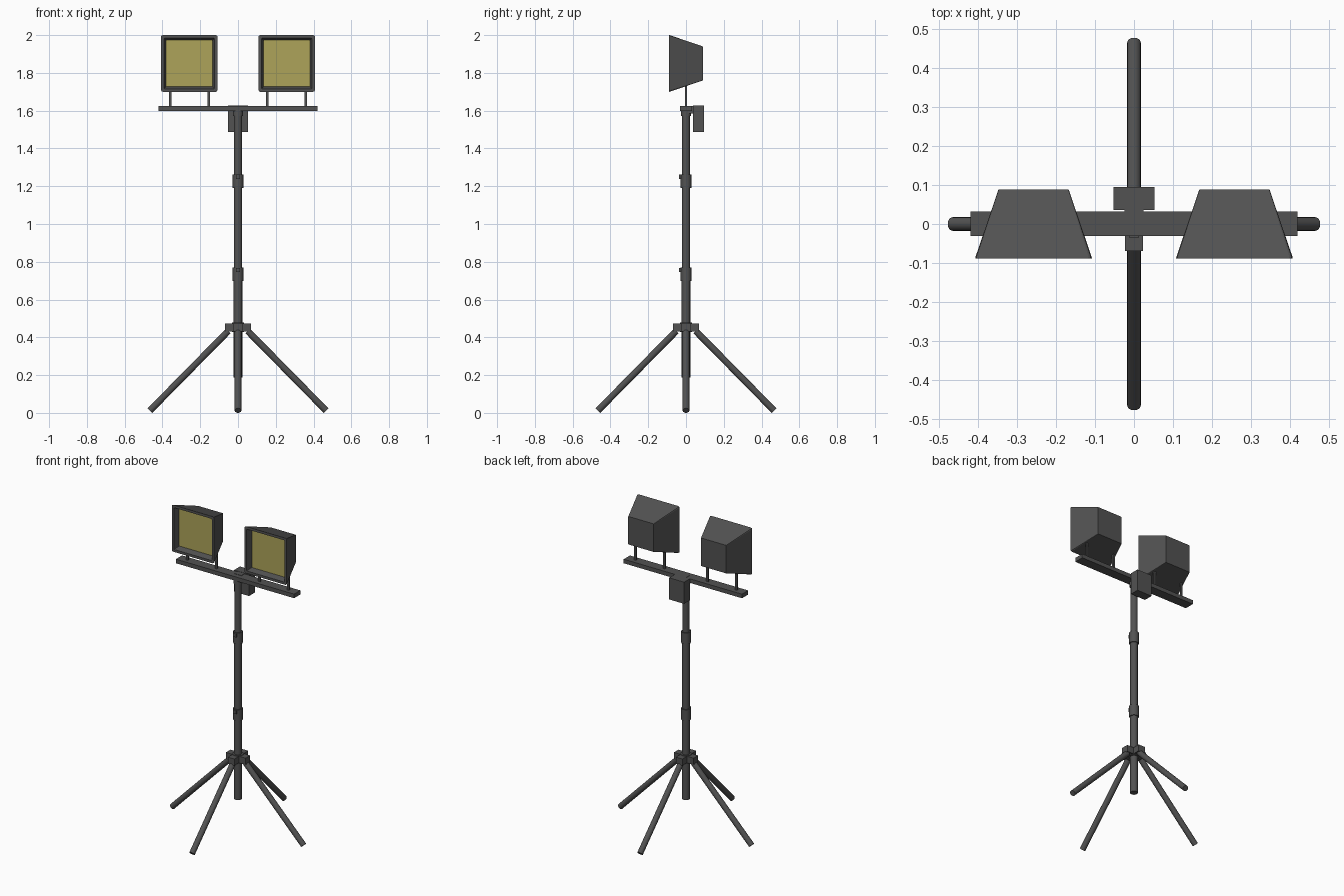
import bpy, bmesh, math
from mathutils import Vector

if "Cube" in bpy.data.objects:
    bpy.data.objects.remove(bpy.data.objects["Cube"])


def material(name, rgb):
    m = bpy.data.materials.new(name)
    m.diffuse_color = (*rgb, 1)
    m.use_nodes = True
    m.node_tree.nodes["Principled BSDF"].inputs["Base Color"].default_value = m.diffuse_color
    return m


METAL = material("dark_grey_metal", (0.085, 0.085, 0.085))
GLASS = material("yellow_glass", (0.42, 0.37, 0.10))


def box(name, lo, hi, bevel=0.0):
    bpy.ops.mesh.primitive_cube_add(size=1, location=[(a + b) / 2 for a, b in zip(lo, hi)])
    o = bpy.context.object
    o.name = name
    o.scale = [b - a for a, b in zip(lo, hi)]
    bpy.ops.object.transform_apply(location=False, rotation=False, scale=True)
    o.data.materials.append(METAL)
    if bevel:
        b = o.modifiers.new("bevel", 'BEVEL')
        b.width, b.segments = bevel, 1
    return o


def rod(name, a, b, r, sides=20):
    a, b = Vector(a), Vector(b)
    d = b - a
    bpy.ops.mesh.primitive_cylinder_add(vertices=sides, radius=r, depth=d.length, location=(a + b) / 2)
    o = bpy.context.object
    o.name = name
    o.rotation_euler = d.to_track_quat('Z', 'Y').to_euler()
    o.data.materials.append(METAL)
    bpy.ops.object.shade_smooth_by_angle()
    return o


def ring(bm, cx, cz, y, half, r):
    """Square loop with two-point rounded corners."""
    k = half - r
    pts = []
    for sx, sz, a0 in ((1, 1, 0), (-1, 1, 90), (-1, -1, 180), (1, -1, 270)):
        for a in (0, 45, 90):
            t = math.radians(a0 + a)
            pts.append(bm.verts.new((cx + sx * k + r * math.cos(t), y, cz + sz * k + r * math.sin(t))))
    return pts


def lamp(name, cx, cz):
    # back plate, flared housing, front rim, recess, then the glass
    bm = bmesh.new()
    rings = [ring(bm, cx, cz, y, h, r) for y, h, r in (
        (0.089, 0.090, 0.002), (-0.084, 0.149, 0.008), (-0.089, 0.150, 0.010),
        (-0.089, 0.134, 0.004), (-0.052, 0.123, 0.002))]
    bm.faces.new(rings[0])
    n = len(rings[0])
    for p, q in zip(rings, rings[1:]):
        for i in range(n):
            bm.faces.new((p[i], p[(i + 1) % n], q[(i + 1) % n], q[i]))
    bm.faces.new(rings[-1]).material_index = 1
    bmesh.ops.recalc_face_normals(bm, faces=bm.faces)
    me = bpy.data.meshes.new(name)
    bm.to_mesh(me)
    bm.free()
    me.materials.append(METAL)
    me.materials.append(GLASS)
    bpy.context.collection.objects.link(bpy.data.objects.new(name, me))


# Telescopic mast with clamps
rod("lower_mast", (0, 0, 0.188), (0, 0, 0.74), 0.0225)
rod("middle_mast", (0, 0, 0.74), (0, 0, 1.23), 0.0220)
rod("upper_mast", (0, 0, 1.23), (0, 0, 1.60), 0.0215)
for i, z in enumerate((0.697, 1.19)):
    rod(f"mast_clamp_{i}", (0, 0, z), (0, 0, z + 0.073), 0.028)
    box(f"clamp_lever_{i}", (-0.011, -0.036, z + 0.048), (0.011, -0.02, z + 0.071))
rod("top_collar", (0, 0, 1.572), (0, 0, 1.61), 0.027)

# Tripod hub and four splayed legs
rod("leg_hub", (0, 0, 0.428), (0, 0, 0.478), 0.033)
for i in range(4):
    c, s = [(1, 0), (0, 1), (-1, 0), (0, -1)][i]
    ex, ey = (0.07, 0.023) if c else (0.023, 0.07)
    if i < 2:
        box(f"hub_bracket_{i}", (-ex, -ey, 0.432), (ex, ey, 0.474))
    rod(f"leg_{i}", (0.052 * c, 0.052 * s, 0.433), (0.466 * c, 0.466 * s, 0.0125), 0.0175)

# Cross bar and junction box behind it
box("cross_bar", (-0.42, -0.031, 1.598), (0.42, 0.032, 1.624))
box("junction_box", (-0.053, 0.036, 1.488), (0.053, 0.095, 1.627))
box("junction_mount", (-0.024, 0.0, 1.585), (0.024, 0.04, 1.626))

# Two flood lamps on paired struts
for side, sx in (("left", -1), ("right", 1)):
    lamp(f"{side}_lamp", 0.258 * sx, 1.85)
    for j, x in enumerate((0.154, 0.359)):
        box(f"{side}_lamp_strut_{j}", (sx * x - 0.007, -0.005, 1.615), (sx * x + 0.007, 0.005, 1.75))
